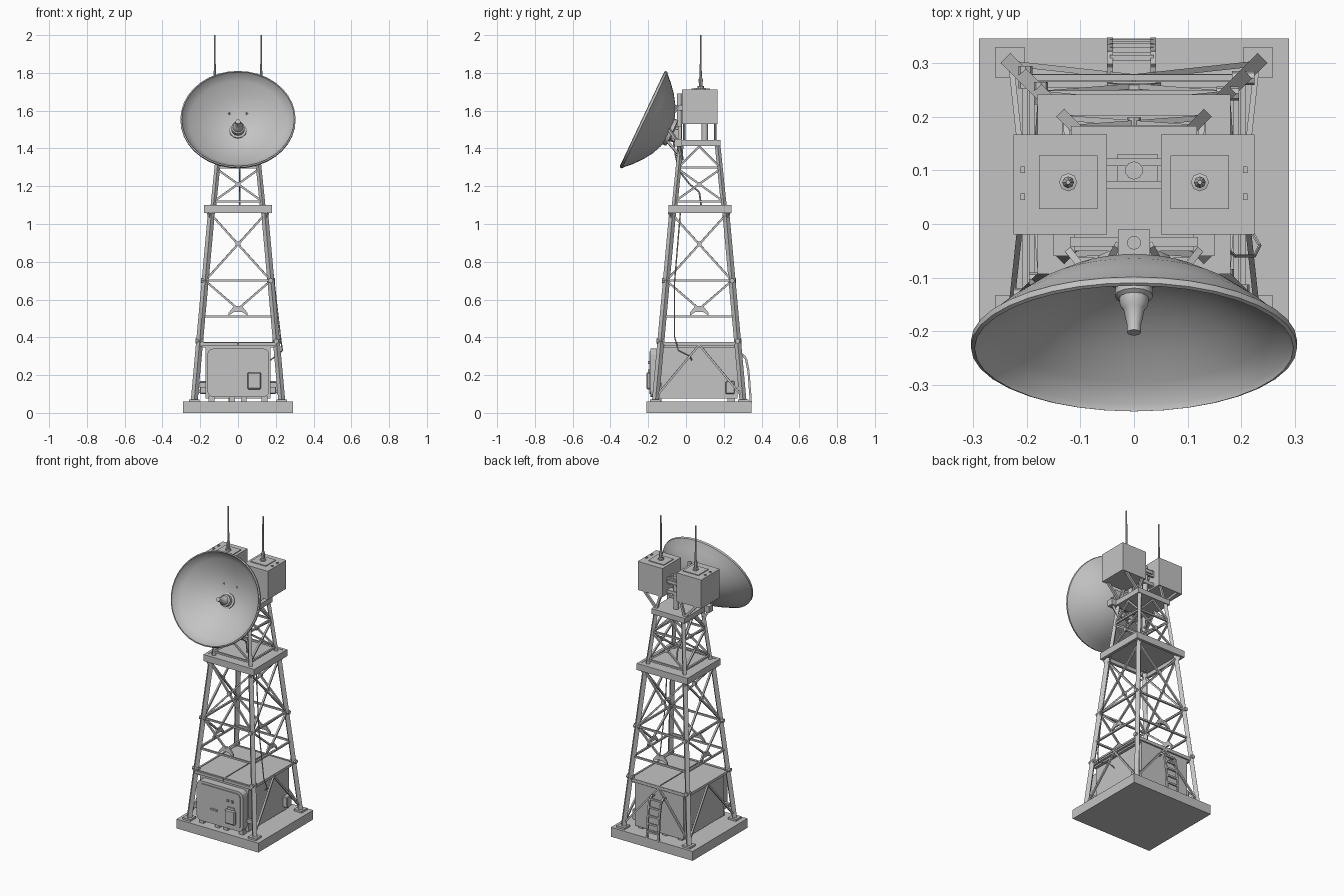
import bpy, bmesh, math
from mathutils import Vector, Matrix

if "Cube" in bpy.data.objects:
    bpy.data.objects.remove(bpy.data.objects["Cube"])

grey = bpy.data.materials.new("light_grey")
grey.diffuse_color = (0.55, 0.55, 0.55, 1)
grey.use_nodes = True
grey.node_tree.nodes["Principled BSDF"].inputs["Base Color"].default_value = grey.diffuse_color
CY = 0.07  # tower axis in y


def finish(name, bm, smooth=None):
    bmesh.ops.recalc_face_normals(bm, faces=bm.faces)
    me = bpy.data.meshes.new(name)
    bm.to_mesh(me)
    bm.free()
    me.materials.append(grey)
    ob = bpy.data.objects.new(name, me)
    bpy.context.collection.objects.link(ob)
    if smooth:
        bpy.ops.object.select_all(action='DESELECT')
        ob.select_set(True)
        bpy.context.view_layer.objects.active = ob
        bpy.ops.object.shade_smooth_by_angle(angle=math.radians(smooth))
    return ob


def boxes(name, items, bevel=0, axis=None):
    """Boxes from (x0,x1,y0,y1,z0,z1); optionally bevel edges along one axis."""
    bm = bmesh.new()
    for x0, x1, y0, y1, z0, z1 in items:
        m = Matrix.Translation(((x0 + x1) / 2, (y0 + y1) / 2, (z0 + z1) / 2))
        bmesh.ops.create_cube(bm, size=1, matrix=m @ Matrix.Diagonal((x1 - x0, y1 - y0, z1 - z0, 1)))
    if bevel:
        es = [e for e in bm.edges if axis is None or
              abs((e.verts[0].co - e.verts[1].co).normalized()[axis]) > 0.9]
        bmesh.ops.bevel(bm, geom=es, offset=bevel, segments=3 if axis is not None else 1,
                        affect='EDGES', profile=0.5)
    return finish(name, bm)


def beams(name, segs, t, sides=4):
    """Straight bars between point pairs."""
    bm = bmesh.new()
    for a, b in segs:
        a, b = Vector(a), Vector(b)
        d = b - a
        m = Matrix.Translation((a + b) / 2) @ d.to_track_quat('Z', 'Y').to_matrix().to_4x4()
        if sides == 4:
            m = m @ Matrix.Rotation(math.pi / 4, 4, 'Z')
        r = t / 2 * (math.sqrt(2) if sides == 4 else 1)
        bmesh.ops.create_cone(bm, cap_ends=True, segments=sides, radius1=r, radius2=r,
                              depth=d.length, matrix=m)
    return finish(name, bm, 40 if sides > 4 else None)


def lathe(name, prof, m, n=32, smooth=35):
    """Turned shape from (radius, height) pairs."""
    bm = bmesh.new()
    vs = [bm.verts.new((r, 0, z)) for r, z in prof]
    es = [bm.edges.new(p) for p in zip(vs, vs[1:])]
    bmesh.ops.spin(bm, geom=vs + es, axis=(0, 0, 1), cent=(0, 0, 0), angle=2 * math.pi, steps=n)
    bmesh.ops.remove_doubles(bm, verts=bm.verts, dist=1e-4)
    bm.transform(m)
    return finish(name, bm, smooth)


def half(z):  # half width of the tower at height z
    if z < 1.08:
        return 0.232 - (z - 0.06) * 0.091
    return 0.130 - (z - 1.10) * 0.103


def pt(side, s, z, out=0.0):  # point on one of the four tower faces, s in -1..1
    h = half(z)
    p = Matrix.Rotation(side * math.pi / 2, 3, 'Z') @ Vector((s * h, -h - out, 0))
    return (p.x, p.y + CY, z)


# base slab
boxes("base_slab", [(-0.29, 0.29, -0.208, 0.347, 0, 0.06)])

# tower legs and foot plates
beams("lower_legs", [(pt(i, 1, 0.05), pt(i, 1, 1.07)) for i in range(4)], 0.026)
beams("upper_legs", [(pt(i, 1, 1.08), pt(i, 1, 1.43)) for i in range(4)], 0.021)
feet = [pt(i, 1, 0.06) for i in range(4)]
boxes("foot_plates", [(x - .028, x + .028, y - .028, y + .028, 0.055, 0.072) for x, y, z in feet])

# bracing on all four faces
bars, braces, nodes = [], [], []
for i in range(4):
    for z in (0.37, 0.51, 0.70, 1.12, 1.30):
        bars.append((pt(i, -1, z), pt(i, 1, z)))
    for s in (-1, 1):
        braces += [(pt(i, s, 0.70), pt(i, -s, 1.05)),
                   (pt(i, s, 0.70), pt(i, 0, 0.55)),
                   (pt(i, s, 1.12), pt(i, -s, 1.29)),
                   (pt(i, s, 1.30), pt(i, 0, 1.41))]
        if i:  # the front bay stays open for the cabinet door
            braces.append((pt(i, s * .95, 0.10), pt(i, 0, 0.36)))
    for z in (0.895, 1.21):
        nodes.append((pt(i, 0, z, -0.008), pt(i, 0, z, 0.01)))
    for z in (0.38, 0.70):
        nodes.append((pt(i, 1, z, -0.02), pt(i, 1, z, 0.022)))
beams("horizontal_bars", bars, 0.011)
beams("cross_braces", braces, 0.0105)
beams("brace_bolts", nodes, 0.026, 8)

# gusset plates at the foot of each V brace
bm = bmesh.new()
for i in range(4):
    ring = [(-.05, .515), (-.05, .53), (-.022, .565), (.022, .565), (.05, .53), (.05, .515), (.02, .535), (-.02, .535)]
    f = bm.faces.new([bm.verts.new(pt(i, s / half(z), z, 0.004)) for s, z in ring])
    ext = bmesh.ops.extrude_face_region(bm, geom=[f])
    d = Vector(pt(i, 0, 0.5)) - Vector((0, CY, 0.5))
    bmesh.ops.translate(bm, vec=-d.normalized() * 0.01,
                        verts=[v for v in ext['geom'] if isinstance(v, bmesh.types.BMVert)])
finish("gusset_plates", bm)

# middle platform: deck with a deeper rim, and corner brackets
boxes("middle_platform", [(-.18, .18, -.093, .242, 1.082, 1.098),
                          (-.18, .18, -.093, -.075, 1.058, 1.1), (-.18, .18, .224, .242, 1.058, 1.1),
                          (-.18, -.162, -.075, .224, 1.058, 1.1), (.162, .18, -.075, .224, 1.058, 1.1)])
beams("platform_brackets", [(pt(i, s, 1.02), pt(i, s * 1.12, 1.062, 0.015)) for i in range(4) for s in (-1, 1)], 0.012)
# upper platform
boxes("upper_platform", [(-.118, .118, -.033, .183, 1.412, 1.445)])

# equipment cabinet
boxes("cabinet_body", [(-.172, .172, -.14, .272, .075, .35)])
boxes("cabinet_roof", [(-.205, -.003, -.15, .28, .355, .372), (.003, .205, -.15, .28, .355, .372),
                       (-.19, .19, -.14, .27, .345, .362)])
boxes("cabinet_front", [(-.162, .165, -.187, -.138, .085, .34)], 0.03, 1)
boxes("cabinet_door", [(-.145, .148, -.193, -.18, .1, .325)], 0.022, 1)
boxes("front_meter_box", [(.05, .122, -.21, -.185, .125, .215)], 0.006)
boxes("door_fittings", [(-.055, -.01, -.2, -.19, .178, .188), (.058, .07, -.2, -.19, .26, .275),
                        (.09, .102, -.2, -.19, .26, .275), (.065, .11, -.2, -.19, .215, .23)])
boxes("cabinet_feet", [(x - .015, x + .015, y - .02, y + .02, .058, .09)
                       for x in (-.14, -.03, .03, .14) for y in (-.15, .24)])
boxes("side_boxes", [(s * .185 - .017, s * .185 + .017, .21, .258, .1, .168) for s in (-1, 1)], 0.004)
boxes("side_rails", [(s * .19 - .02, s * .19 + .02, -.15, -.13, .135, .16) for s in (-1, 1)])

# curved ladder at the back
path = [(.268, .305), (.295, .312), (.318, .285), (.331, .22), (.337, .14), (.343, .055)]
segs = []
for x in (-.045, .036):
    segs += [((x, *a), (x, *b)) for a, b in zip(path, path[1:])]
beams("ladder_rails", segs, 0.011)
beams("ladder_rungs", [((-.045, y, z), (.036, y, z)) for y, z in
                       ((.31, .297), (.325, .25), (.333, .2), (.336, .15), (.34, .1))], 0.011)

# radio boxes, lids, struts and whip antennas
rb, lids, struts, rods = [], [], [], []
for s in (-1, 1):
    x0, x1 = sorted((s * .05, s * .225))
    xc = s * .123
    rb.append((x0, x1, -.02, .167, 1.53, 1.713))
    lids.append((xc - .055, xc + .055, .028, .128, 1.71, 1.718))
    for y in (-.01, .155):
        struts += [((s * .1, y, 1.44), (s * .19, y, 1.535)), ((s * .1, y, 1.44), (s * .07, y, 1.535))]
    m = Matrix.Translation((xc, .078, 1.715))
    lathe("whip_antenna", [(0, 0), (.017, 0), (.017, .014), (.01, .016), (.011, .05), (.007, .062),
                           (.0055, .07), (.0045, .285), (0, .285)], m, 8)
boxes("radio_boxes", rb)
boxes("radio_box_lids", lids)
boxes("radio_box_latches", [(s * .208 - .004, s * .208 + .004, y, y + .012, 1.71, 1.72)
                            for s in (-1, 1) for y in (.045, .095)])
beams("radio_box_struts", struts, 0.014)

# central mast and clamps between the boxes
beams("centre_mast", [((0, .1, 1.44), (0, .1, 1.66))], 0.034, 10)
boxes("mast_clamps", [(-.055, .055, .108, .122, 1.6, 1.64), (-.055, .055, .066, .08, 1.6, 1.64),
                      (-.032, .045, .075, .13, 1.61, 1.63), (-.055, .055, .08, .12, 1.54, 1.56)])

# dish, tilted upwards
c, sn = 0.905, 0.426
M = Matrix(((1, 0, 0, 0), (0, sn, -c, -.23), (0, c, sn, 1.555), (0, 0, 0, 1)))
S = Matrix.Diagonal((1, 0.925, 1, 1))
R = 0.305
ts = [0, .15, .32, .5, .68, .85, .965]
prof = [(t * R, -.146 * (1 - t * t)) for t in ts] + [(.298, .003), (R, 0), (R, -.012)]
prof += [(t * R, -.162 * (1 - t * t) - .008 * t) for t in reversed(ts)]
lathe("dish", prof, M @ S, 36)
# feed horn
lathe("feed_horn", [(0, -.15), (.046, -.148), (.046, -.135), (.034, -.132), (.036, -.105), (.028, -.1),
                    (.026, -.085), (.02, -.078), (.013, -.045), (.013, -.03), (0, -.03)], M, 12)
# dish hub
lathe("dish_hub", [(0, -.15), (.075, -.15), (.075, -.172), (.045, -.178), (.04, -.205), (0, -.205)], M, 12)

# dish mount
beams("dish_mount_pole", [((0, -.035, 1.34), (0, -.035, 1.69))], 0.026, 10)
boxes("dish_mount_plate", [(-.12, .12, -.042, -.024, 1.45, 1.52), (-.15, .15, -.05, -.03, 1.42, 1.44),
                           (-.04, .04, -.075, -.03, 1.44, 1.5), (-.03, .03, -.06, -.01, 1.6, 1.63),
                           (-.03, .03, -.05, -.02, 1.36, 1.38)])
mount = []
for s in (-1, 1):
    mount += [((s * .13, -.04, 1.43), (s * .09, -.09, 1.5)), ((s * .14, -.04, 1.43), (s * .1, -.02, 1.34)),
              ((s * .03, -.04, 1.62), (s * .05, -.075, 1.58)), ((s * .03, -.04, 1.37), (s * .05, -.11, 1.45))]
beams("dish_mount_struts", mount, 0.013)
boxes("dish_mount_clamps", [(s * .13 - .02, s * .13 + .02, -.06, -.02, 1.41, 1.45) for s in (-1, 1)])

# cables
cab = [(0, -.07, 1.46), (.01, -.055, 1.36), (.01, -.035, 1.28), (.01, .02, 1.21), (.01, .07, 1.17), (.01, .08, 1.1)]
beams("dish_cable", list(zip(cab, cab[1:])), 0.009, 6)
run = [(.15, -.03, 1.06), (.19, -.06, .7), (.225, -.06, .4), (.235, -.04, .33), (.2, .02, .3), (.172, .03, .28)]
beams("leg_cable", list(zip(run, run[1:])), 0.007, 6)
